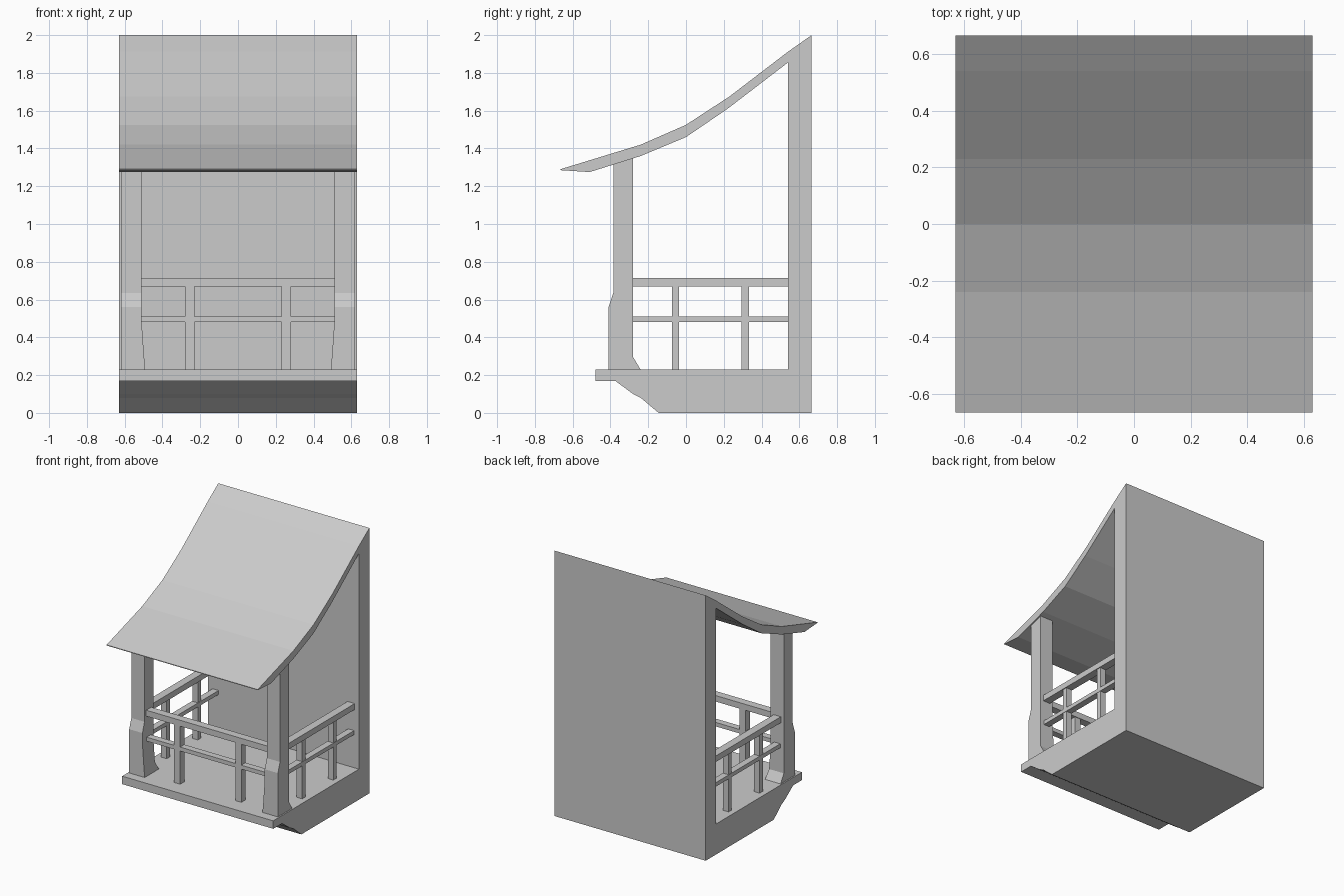
import bpy, bmesh

if "Cube" in bpy.data.objects:
    bpy.data.objects.remove(bpy.data.objects["Cube"])

HALF_W = 0.63


def finish(name, bm, mirror=False):
    bmesh.ops.recalc_face_normals(bm, faces=bm.faces)
    mesh = bpy.data.meshes.new(name)
    bm.to_mesh(mesh)
    bm.free()
    obj = bpy.data.objects.new(name, mesh)
    bpy.context.collection.objects.link(obj)
    if mirror:
        obj.modifiers.new("mirror_x", 'MIRROR').use_mirror_merge = False
    return obj


def box(name, x, y, z, mirror=False):
    bm = bmesh.new()
    bmesh.ops.create_cube(bm, size=1)
    for v in bm.verts:
        for i, (lo, hi) in enumerate((x, y, z)):
            v.co[i] = lo if v.co[i] < 0 else hi
    return finish(name, bm, mirror)


# Shell: roof, back wall and base share one side profile (y, z)
profile = [
    (-0.665, 1.285), (-0.51, 1.275), (-0.24, 1.36), (0, 1.46), (0.22, 1.61),
    (0.54, 1.855), (0.54, 0.23), (-0.48, 0.23), (-0.48, 0.17), (-0.375, 0.17),
    (-0.28, 0.10), (-0.24, 0.08), (-0.145, 0), (0.665, 0), (0.665, 2.0),
    (0.54, 1.912), (0.23, 1.675), (0, 1.525), (-0.24, 1.42), (-0.665, 1.29),
]
bm = bmesh.new()
face = bm.faces.new([bm.verts.new((-HALF_W, y, z)) for y, z in profile])
new = bmesh.ops.extrude_face_region(bm, geom=[face])["geom"]
bmesh.ops.translate(bm, vec=(2 * HALF_W, 0, 0),
                    verts=[g for g in new if isinstance(g, bmesh.types.BMVert)])
finish("roof_wall_and_base", bm)

# Corner posts: rings of inner x, front y, back y, front z, back z
rings = [
    (0.49, -0.41, -0.235, 0.22, 0.22),
    (0.497, -0.41, -0.28, 0.295, 0.295),
    (0.51, -0.41, -0.28, 0.48, 0.48),
    (0.51, -0.41, -0.28, 0.56, 0.56),
    (0.51, -0.385, -0.28, 0.635, 0.635),
    (0.51, -0.385, -0.28, 1.33, 1.365),
]
bm = bmesh.new()
loops = [[bm.verts.new(c) for c in ((xi, yf, zf), (0.62, yf, zf), (0.62, yb, zb), (xi, yb, zb))]
         for xi, yf, yb, zf, zb in rings]
for a, b in zip(loops, loops[1:]):
    for i in range(4):
        j = (i + 1) % 4
        bm.faces.new((a[i], a[j], b[j], b[i]))
bm.faces.new(loops[0])
bm.faces.new(loops[-1])
finish("corner_posts", bm, True)

# Railings between the posts and back to the wall
for part, z, t in (("top_rail", (0.67, 0.715), 0.03), ("middle_rail", (0.48, 0.51), 0.025)):
    box("front_" + part, (-0.515, 0.515), (-0.335 - t, -0.335 + t), z)
    box("side_" + part, (0.565 - t, 0.565 + t), (-0.285, 0.545), z, True)

# Balusters
box("front_balusters", (0.23, 0.28), (-0.36, -0.31), (0.225, 0.675), True)
for n, y in enumerate((-0.056, 0.314)):
    box(f"side_balusters_{n + 1}", (0.542, 0.588), (y - 0.019, y + 0.019), (0.225, 0.675), True)
